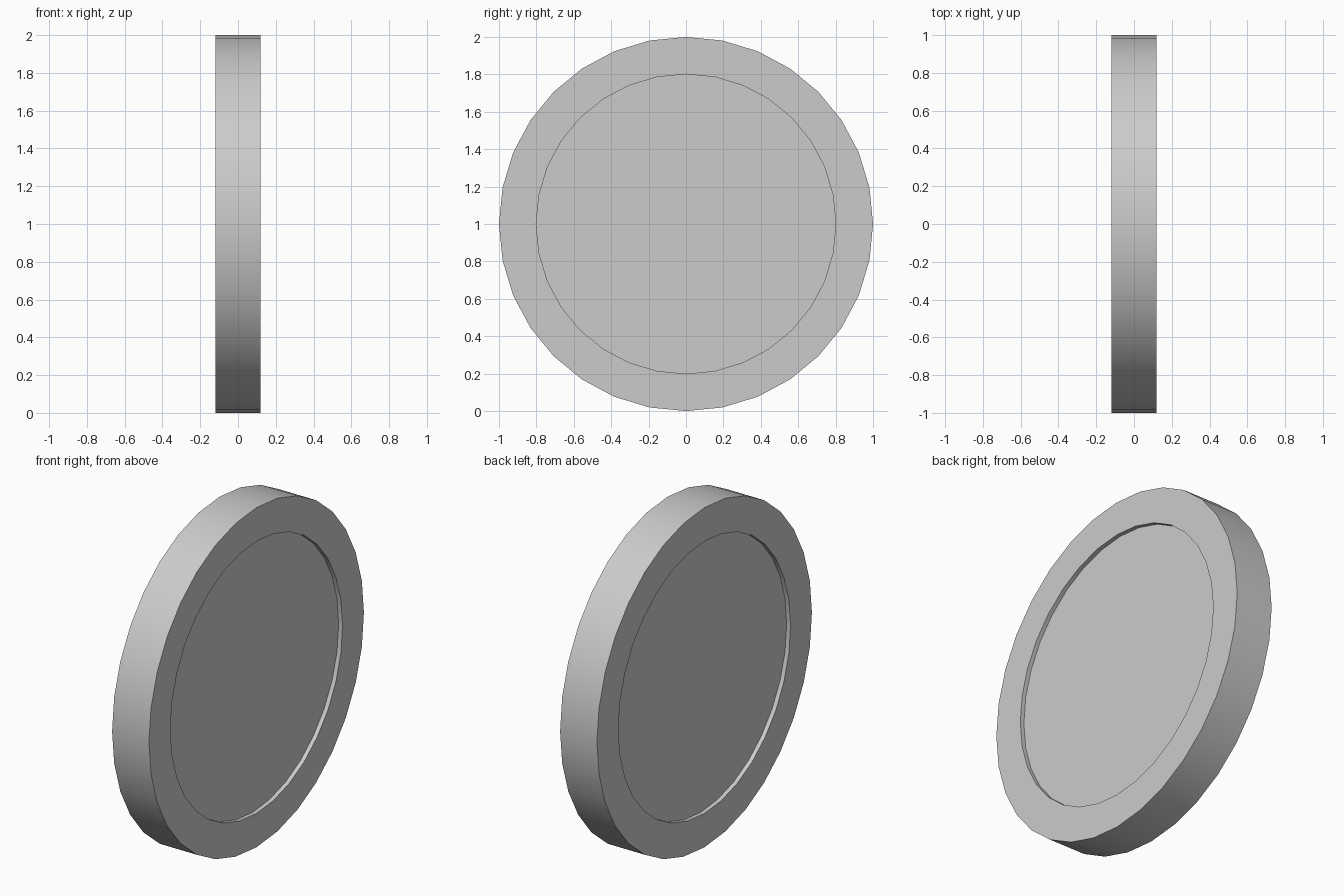
import bpy, bmesh, math
from mathutils import Matrix

if "Cube" in bpy.data.objects:
    bpy.data.objects.remove(bpy.data.objects["Cube"])

SIDES, RADIUS, HALF_WIDTH = 32, 1.0, 0.12
INNER_RADIUS, RECESS = 0.8, 0.025

# Disc lying on its side: axis along x, first vertex at the top
bm = bmesh.new()
bmesh.ops.create_cone(bm, cap_ends=True, segments=SIDES,
                      radius1=RADIUS, radius2=RADIUS, depth=2 * HALF_WIDTH)
bmesh.ops.transform(bm, verts=bm.verts,
                    matrix=Matrix.Translation((0, 0, 1)) @ Matrix.Rotation(math.pi / 2, 4, 'Y'))

# Shallow round recess in both faces
inset = (RADIUS - INNER_RADIUS) * math.cos(math.pi / SIDES)
for cap in [f for f in bm.faces if len(f.verts) == SIDES]:
    side = math.copysign(1, cap.normal.x if cap.normal.length else cap.calc_center_median().x)
    bmesh.ops.inset_individual(bm, faces=[cap], thickness=inset)
    bmesh.ops.inset_individual(bm, faces=[cap], thickness=0.0)
    for v in cap.verts:
        v.co.x -= side * RECESS
bmesh.ops.recalc_face_normals(bm, faces=bm.faces)

mesh = bpy.data.meshes.new("wheel_disc")
bm.to_mesh(mesh)
bm.free()
wheel = bpy.data.objects.new("wheel_disc", mesh)
bpy.context.collection.objects.link(wheel)

# Smooth tread, sharp rims
bpy.context.view_layer.objects.active = wheel
wheel.select_set(True)
bpy.ops.object.shade_smooth_by_angle(angle=math.radians(30))
